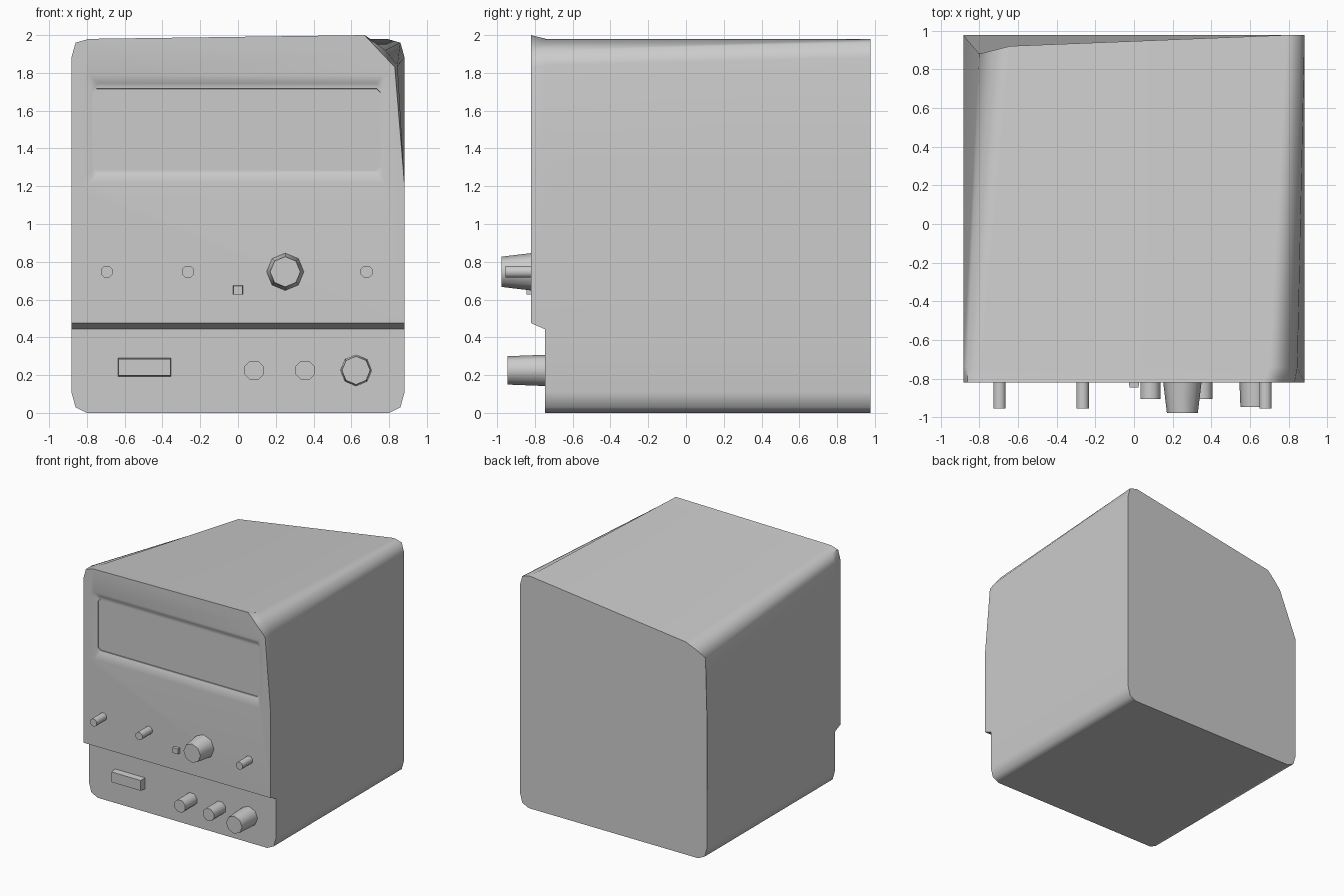
import bpy
import bmesh
import math

if "Cube" in bpy.data.objects:
    bpy.data.objects.remove(bpy.data.objects["Cube"])


def loft(name, rings, front_caps=None, angle=0):
    """Skin equal-length rings of (x, y, z) points and cap both ends."""
    bm = bmesh.new()
    vs = [[bm.verts.new(p) for p in r] for r in rings]
    n = len(rings[0])
    for a, b in zip(vs, vs[1:]):
        for i in range(n):
            j = (i + 1) % n
            bm.faces.new((a[i], a[j], b[j], b[i]))
    for cap in front_caps or [range(n)]:
        bm.faces.new([vs[0][i] for i in cap])
    bm.faces.new(vs[-1])
    bmesh.ops.recalc_face_normals(bm, faces=bm.faces)
    me = bpy.data.meshes.new(name)
    bm.to_mesh(me)
    bm.free()
    ob = bpy.data.objects.new(name, me)
    bpy.context.collection.objects.link(ob)
    if angle:
        smooth(ob, angle)
    return ob


def smooth(ob, angle):
    bpy.ops.object.select_all(action='DESELECT')
    bpy.context.view_layer.objects.active = ob
    ob.select_set(True)
    bpy.ops.object.shade_smooth_by_angle(angle=math.radians(angle))


def rect(x0, x1, z0, z1, y, c=0.02):
    """Rectangle with clipped corners in the front plane."""
    return [(x0 + c, y, z0), (x1 - c, y, z0), (x1, y, z0 + c), (x1, y, z1 - c),
            (x1 - c, y, z1), (x0 + c, y, z1), (x0, y, z1 - c), (x0, y, z0 + c)]


def box(name, x0, x1, z0, z1, y_base, y_tip, taper=0.005):
    def ring(y, t):
        return [(x0 + t, y, z0 + t), (x1 - t, y, z0 + t),
                (x1 - t, y, z1 - t), (x0 + t, y, z1 - t)]
    return loft(name, [ring(y_tip, taper), ring(y_base, 0)])


def knob(name, x, z, r_base, r_tip, y_base, y_tip, turn=0.0):
    """Eight-sided tapered knob pointing forward."""
    def ring(y, r):
        return [(x + r * math.cos(math.radians(45 * i + turn)), y,
                 z + r * math.sin(math.radians(45 * i + turn))) for i in range(8)]
    return loft(name, [ring(y_tip, r_tip), ring(y_base, r_base)], angle=50)


# Case outline in x, z, going round from the bottom left
outline = [(-.80, 0), (.80, 0), (.86, .03), (.882, .11), (.882, .443), (.882, .475),
           (.882, 1.20), (.882, 1.88), (.86, 1.96), (.79, 1.98), (-.79, 1.98),
           (-.86, 1.96), (-.882, 1.88), (-.882, 1.20), (-.882, .475), (-.882, .443),
           (-.882, .11), (-.86, .03)]
FRONT, LOW, MID, BACK = -.82, -.747, -.74, .977
front = [(x, FRONT if z >= .47 else LOW, z) for x, z in outline]
middle = [(x, MID, z) for x, z in outline]
back = [(x, BACK, z) for x, z in outline]

# Sagging corners: front right (eased off behind) and back left
front[7:10] = [(.83, FRONT, 1.83), (.75, FRONT, 1.915), (.67, FRONT, 2.0)]
middle[7:10] = [(.845, MID, 1.84), (.78, MID, 1.92), (.70, MID, 1.98)]
back[10:13] = [(-.64, .92, 1.78), (-.72, .90, 1.73), (-.80, .88, 1.67)]

caps = [range(5, 15), [4, 5, 14, 15], [0, 1, 2, 3, 4, 15, 16, 17]]
case = loft("case", [front, middle, back], caps)

# Display recess with sloping sides, then a shallow step round the screen
recess = loft("recess_cutter", [rect(-.858, .843, 1.165, 1.823, -.85, .03),
                                rect(-.77, .76, 1.27, 1.745, -.785, .03)])
screen = loft("screen_cutter", [rect(-.77, .755, 1.285, 1.725, -.83),
                                rect(-.77, .755, 1.285, 1.715, -.778)])
for cutter in (recess, screen):
    mod = case.modifiers.new("cut", 'BOOLEAN')
    mod.operation = 'DIFFERENCE'
    mod.solver = 'EXACT'
    mod.object = cutter
    bpy.context.view_layer.objects.active = case
    bpy.ops.object.modifier_apply(modifier=mod.name)
    bpy.data.objects.remove(cutter)
smooth(case, 50)
case.modifiers.new("even_shading", 'WEIGHTED_NORMAL').keep_sharp = True

# Upper panel controls
for i, x in enumerate((-.695, -.265, .68)):
    knob(f"small_knob_{i + 1}", x, .747, .034, .034, -.80, -.955, 22.5)
knob("main_dial", .25, .747, .10, .08, -.81, -.977)
box("push_button", -.026, .026, .625, .675, -.81, -.845, .002)

# Lower panel controls
for i, x in enumerate((.085, .355)):
    knob(f"lower_knob_{i + 1}", x, .225, .055, .055, -.74, -.905, 22.5)
knob("lower_dial", .625, .225, .083, .075, -.74, -.945)
box("rocker_switch", -.637, -.353, .193, .29, -.74, -.80)
